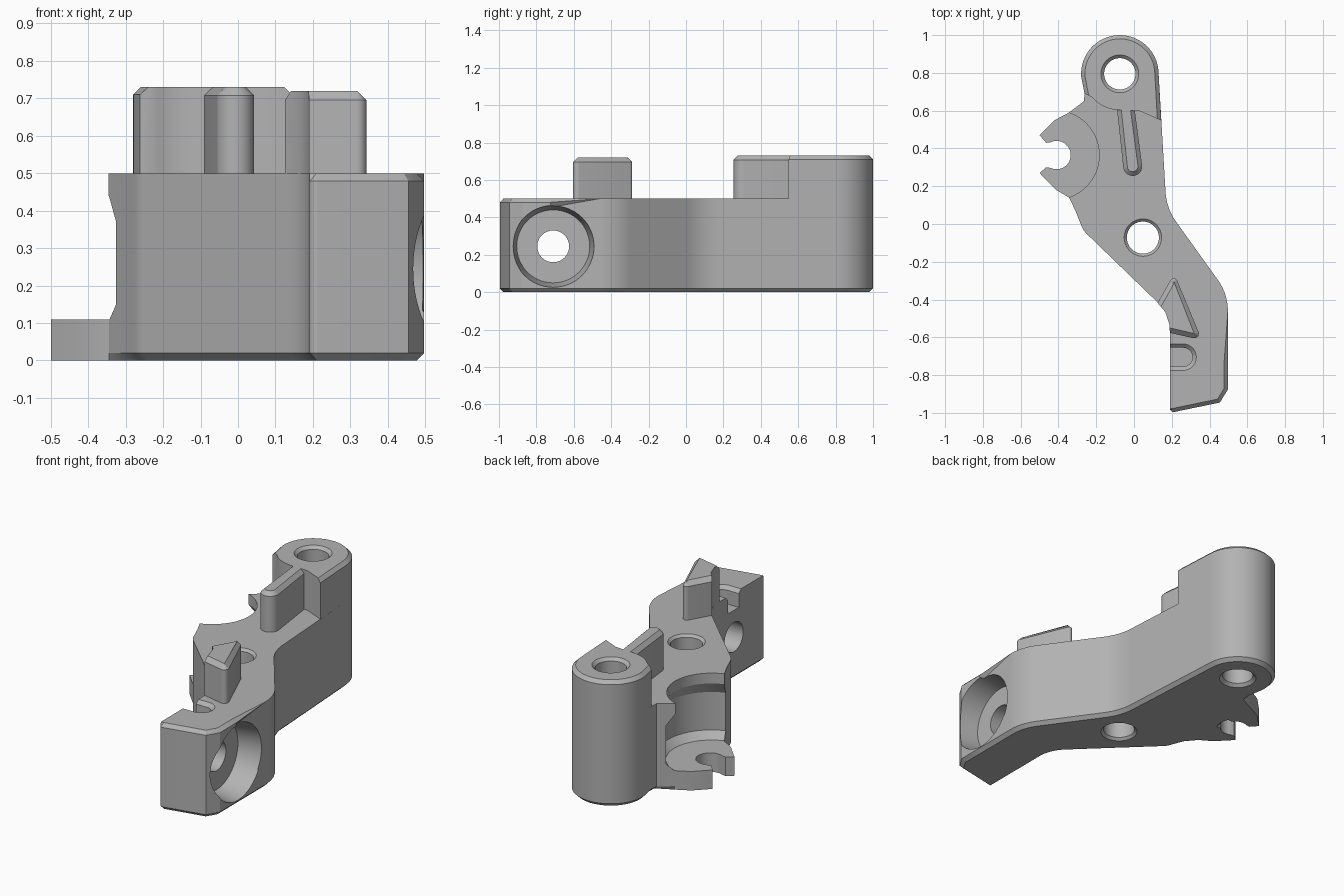
import bpy, bmesh, math
from mathutils import Vector

if "Cube" in bpy.data.objects:
    bpy.data.objects.remove(bpy.data.objects["Cube"])

grey = bpy.data.materials.new("plain grey")
grey.use_nodes = True
tone = (0.45, 0.45, 0.45, 1)
grey.diffuse_color = tone
grey.node_tree.nodes["Principled BSDF"].inputs["Base Color"].default_value = tone


def arc(cx, cy, r, a0, a1, n=36):
    angles = [math.radians(a0 + (a1 - a0) * i / n) for i in range(n + 1)]
    return [(cx + r * math.cos(a), cy + r * math.sin(a)) for a in angles]


def rounded(corners, n=10):
    """Turn corners (x, y[, radius]) into a loop with filleted corners."""
    loop = []
    for i, c in enumerate(corners):
        p = Vector(c[:2])
        if len(c) < 3:
            loop.append(p)
            continue
        u = (Vector(corners[i - 1][:2]) - p).normalized()
        v = (Vector(corners[(i + 1) % len(corners)][:2]) - p).normalized()
        half = u.angle(v) / 2
        centre = p + (u + v).normalized() * c[2] / math.sin(half)
        a = p + u * c[2] / math.tan(half) - centre
        b = p + v * c[2] / math.tan(half) - centre
        turn = a.angle(b)
        for k in range(n + 1):
            t = k / n
            loop.append(centre + (a * math.sin((1 - t) * turn) + b * math.sin(t * turn)) / math.sin(turn))
    return loop


def finish(name, bm):
    bmesh.ops.recalc_face_normals(bm, faces=bm.faces)
    mesh = bpy.data.meshes.new(name)
    bm.to_mesh(mesh)
    bm.free()
    mesh.materials.append(grey)
    ob = bpy.data.objects.new(name, mesh)
    bpy.context.collection.objects.link(ob)
    return ob


def prism(name, corners, z0, z1, chamfer=0.02, top=None, bottom=None):
    """Extrude an outline; top and bottom are rules picking chamfered edges."""
    bm = bmesh.new()
    face = bm.faces.new([bm.verts.new((p[0], p[1], z0)) for p in rounded(corners)])
    new = bmesh.ops.extrude_face_region(bm, geom=[face], use_keep_orig=True)["geom"]
    bmesh.ops.translate(bm, vec=(0, 0, z1 - z0), verts=[g for g in new if isinstance(g, bmesh.types.BMVert)])
    bmesh.ops.recalc_face_normals(bm, faces=bm.faces)
    edges = []
    for e in bm.edges:
        a, b = (v.co for v in e.verts)
        if abs(a.z - b.z) < 1e-5:
            rule = top if a.z > (z0 + z1) / 2 else bottom
            if rule and rule((a + b) / 2):
                edges.append(e)
    if edges:
        bmesh.ops.bevel(bm, geom=edges, offset=chamfer, segments=1, affect='EDGES', clamp_overlap=False)
    return finish(name, bm)


def lathe(name, profile, place, n=64):
    """Revolve (radius, height) pairs; place maps a local point to the model."""
    bm = bmesh.new()
    rings = []
    for r, h in profile:
        rings.append([bm.verts.new(place(x, y, h)) for x, y in arc(0, 0, r, 0, 360, n)[:-1]])
    for lo, hi in zip(rings, rings[1:]):
        for i in range(n):
            j = (i + 1) % n
            bm.faces.new((lo[i], lo[j], hi[j], hi[i]))
    bm.faces.new(rings[0])
    bm.faces.new(rings[-1])
    return finish(name, bm)


def upright(cx, cy):
    return lambda x, y, h: (cx + x, cy + y, h)


def through_hole(name, cx, cy, r, c, height):
    e = 0.01
    return lathe(name, [(r + c + e, -e), (r, c), (r, height - c), (r + c + e, height + e)], upright(cx, cy))


def cut(ob, cutters):
    for c in cutters:
        c.hide_render = True
        mod = ob.modifiers.new("cut", 'BOOLEAN')
        mod.operation, mod.solver, mod.object = 'DIFFERENCE', 'EXACT', c
        bpy.context.view_layer.objects.active = ob
        bpy.ops.object.modifier_apply(modifier=mod.name)


always = lambda m: True
boss_x, boss_y, boss_r = -0.075, 0.795, 0.205
top_z, boss_z = 0.5, 0.73
boss_arc = arc(boss_x, boss_y, boss_r, 3, 184, 48)

# Main arm with the hooked tab on its right side
outline = [(0.19, -1.0, 0.02), (0.455, -0.945), (0.497, -0.876), (0.497, -0.73),
           (0.497, -0.37, 0.28), (0.172, 0.083, 0.3)]
outline += boss_arc
outline += [(-0.262, 0.69), (-0.265, 0.65), (-0.344, 0.59), (-0.42, 0.55), (-0.5, 0.47), (-0.465, 0.43)]
outline += arc(-0.41, 0.365, 0.075, 115, -115, 30)
outline += [(-0.465, 0.3), (-0.5, 0.27), (-0.415, 0.182), (-0.344, 0.14), (-0.31, 0.07),
            (-0.268, -0.035, 0.1), (0.19, -0.478, 0.18)]
body = prism("arm_body", outline, 0, top_z,
             top=lambda m: m.y < -0.74 and m.x > 0.191,
             bottom=lambda m: m.x > -0.35)

# Raised boss, rib and wedge post
boss = prism("boss_top", [(0.144, 0.548)] + boss_arc + [(-0.262, 0.69)]
             + arc(boss_x, boss_y, 0.192, 220, 268, 12) + [(0.03, 0.598)],
             top_z, boss_z, top=lambda m: m.x > 0.12 or m.y > 0.7)
rib = prism("rib", [(-0.09, 0.61)] + arc(-0.007, 0.305, 0.05, 187, 367, 24) + [(0.003, 0.61)],
            top_z, boss_z, 0.022, top=lambda m: m.y < 0.6)
post = prism("wedge_post", [(0.125, -0.418), (0.165, -0.465), (0.187, -0.53), (0.19, -0.576),
                            (0.36, -0.615, 0.025), (0.213, -0.262, 0.02)],
             top_z, 0.72, 0.025, top=lambda m: m.y > -0.42 or m.x > 0.2)

# Cutters: holes, undercut pocket, side bore and open slot
boss_hole = through_hole("boss_hole", boss_x, boss_y, 0.083, 0.017, boss_z)
pivot_hole = through_hole("pivot_hole", 0.047, -0.072, 0.085, 0.014, top_z)
pocket = lathe("pocket", [(0.24, 0.11), (0.28, 0.15), (0.28, 0.37), (0.236, 0.44), (0.236, 0.6)],
               upright(-0.42, 0.365))
side_bore = lathe("side_bore", [(0.085, 0), (0.085, 0.36), (0.195, 0.36), (0.223, 0.52)],
                  lambda x, y, h: (h, -0.71 + x, 0.245 + y))


def slot(name, r, z0, bottom=None):
    return prism(name, [(0.1, -0.705 - r)] + arc(0.26, -0.705, r, -90, 90, 20) + [(0.1, -0.705 + r)],
                 z0, 0.6, bottom=bottom)


cutters = [boss_hole, pivot_hole, pocket, side_bore,
           slot("slot_mouth", 0.07, 0.48, always), slot("slot", 0.05, 0.4)]
cut(body, cutters)
cut(boss, [boss_hole])
for c in cutters:
    bpy.data.objects.remove(c)

# Smooth the round walls, keep the edges sharp
bpy.ops.object.select_all(action='DESELECT')
for ob in (body, boss, rib, post):
    ob.select_set(True)
bpy.context.view_layer.objects.active = body
bpy.ops.object.shade_smooth_by_angle(angle=math.radians(25))
